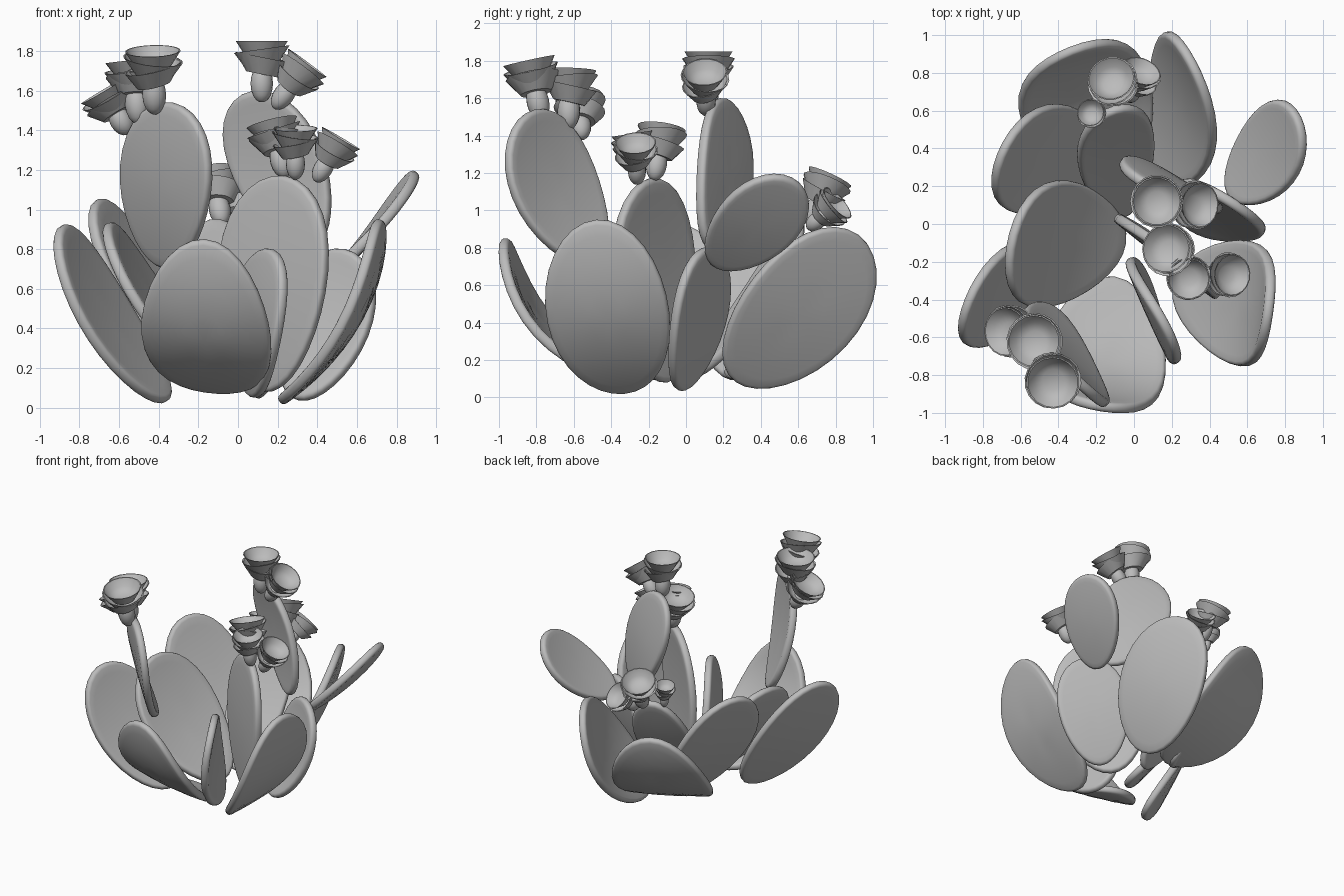
import bpy, bmesh, math
from mathutils import Vector

cube = bpy.data.objects.get("Cube")
if cube:
    bpy.data.objects.remove(cube)

grey = bpy.data.materials.new("plain grey")
grey.use_nodes = True
grey.diffuse_color = (0.5, 0.5, 0.5, 1)
grey.node_tree.nodes["Principled BSDF"].inputs["Base Color"].default_value = (0.5, 0.5, 0.5, 1)


def finish(bm, name, angle):
    bmesh.ops.recalc_face_normals(bm, faces=bm.faces)
    mesh = bpy.data.meshes.new(name)
    bm.to_mesh(mesh)
    bm.free()
    mesh.materials.append(grey)
    ob = bpy.data.objects.new(name, mesh)
    bpy.context.collection.objects.link(ob)
    bpy.ops.object.select_all(action='DESELECT')
    ob.select_set(True)
    bpy.context.view_layer.objects.active = ob
    bpy.ops.object.shade_smooth_by_angle(angle=math.radians(angle))
    return ob


# Flat succulent pad: an egg outline filled with rings, bent outward along its length, then thickened
def pad(name, base, tip, side, width, bow=0.05, egg=0.14, thick=0.055):
    base, tip, side = Vector(base), Vector(tip), Vector(side)
    axis = tip - base
    side = (side - axis * (side.dot(axis) / axis.length_squared)).normalized()
    normal = axis.cross(side).normalized()
    middle = (base + tip) / 2
    if normal.x * middle.x + normal.y * middle.y < 0:
        normal = -normal
    count = 32
    outline = []
    for i in range(count):
        a = math.tau * i / count
        outline.append((math.sin(a) * (1 - egg * math.cos(a)), 0.5 - 0.5 * math.cos(a)))

    bm = bmesh.new()

    def point(u, v):
        bulge = bow * (1 - (2 * v - 1) ** 2 - 0.1 * u * u)
        return bm.verts.new(base + axis * v + side * (u * width / 2) + normal * bulge)

    center = point(0, 0.5)
    rings = [[point(u * s, 0.5 + (v - 0.5) * s) for u, v in outline]
             for s in (0.3, 0.6, 0.85, 1)]
    for i in range(count):
        j = (i + 1) % count
        bm.faces.new((center, rings[0][i], rings[0][j]))
        for inner, outer in zip(rings, rings[1:]):
            bm.faces.new((inner[i], outer[i], outer[j], inner[j]))
    ob = finish(bm, name, 50)
    solid = ob.modifiers.new("thickness", 'SOLIDIFY')
    solid.thickness = thick
    solid.offset = 0
    bevel = ob.modifiers.new("round rim", 'BEVEL')
    bevel.width = thick * 0.4
    bevel.segments = 3
    bevel.limit_method = 'ANGLE'
    bevel.angle_limit = math.radians(50)


# Flower: an egg-shaped bud under three overlapping open cups
def flower(name, base, top, radius):
    base, top = Vector(base), Vector(top)
    axis = top - base
    length = axis.length
    turn = axis.to_track_quat('Z', 'Y')

    def lathe(bm, profile, sides, lean=0):
        rings = []
        for r, z in profile:
            ring = []
            for i in range(sides):
                a = math.tau * i / sides
                x, y = r * math.cos(a), r * math.sin(a)
                ring.append(bm.verts.new(base + turn @ Vector((x, y, z + lean * x))))
            rings.append(ring)
        for lo, hi in zip(rings, rings[1:]):
            for i in range(sides):
                j = (i + 1) % sides
                bm.faces.new((lo[i], lo[j], hi[j], hi[i]))
        bm.faces.new(rings[0][::-1])
        bm.faces.new(rings[-1])

    bud = bmesh.new()
    steps = [math.pi * (0.06 + 0.88 * k / 8) for k in range(9)]
    lathe(bud, [(radius * 0.42 * math.sin(a), length * 0.31 * (1 - math.cos(a)))
                for a in steps], 16)
    finish(bud, name + "_bud", 60)

    cups = bmesh.new()
    for k, lean in enumerate((0.2, -0.14, 0.0)):
        rim = length * (0.74 + 0.13 * k)
        low = rim - length * 0.28
        r = radius * (1.0, 1.04, 0.97)[k]
        lathe(cups, [(r * 0.58, low), (r, rim), (r * 0.95, rim),
                     (r * 0.72, low + length * 0.12), (r * 0.4, low + length * 0.04)], 18, lean)
    finish(cups, name + "_cups", 35)


# Lower ring of pads
pad("front_pad", (-0.1, -0.28, 0.09), (-0.17, -0.97, 0.85), (1, 0, -0.22), 0.66, 0.18, 0)
pad("front_inner_pad", (0.06, -0.28, 0.07), (0.2, -0.6, 0.78), (0.4, -0.9, 0), 0.56, 0.05, 0.05)
pad("front_left_pad", (0.21, -0.33, 0.03), (0.71, -0.48, 0.95), (0.1, 1, 0), 0.66, 0.13, 0.06)
pad("left_pad", (0.3, -0.02, 0.04), (0.54, 0.1, 0.8), (0.85, -0.5, 0), 0.52, 0.04)
pad("back_left_pad", (0.13, 0.26, 0.09), (0.27, 0.92, 0.87), (0.45, -0.6, 0.6), 0.68, 0.07, 0.08)
pad("back_pad", (-0.1, 0.22, 0.12), (-0.33, 0.92, 0.84), (1, 0.45, 0), 0.72, 0.17, 0)
pad("back_right_pad", (-0.12, 0.28, 0.1), (-0.71, 0.36, 1.05), (0.45, 0.9, 0), 0.62, 0.05)
pad("right_pad", (-0.05, -0.1, 0.1), (-0.66, -0.13, 0.93), (0.25, 0.97, 0), 0.68, 0.06)
pad("front_right_pad", (-0.35, -0.28, 0.04), (-0.9, -0.47, 0.91), (-0.5, -0.85, 0.15), 0.6, 0.05, 0.08)

# Tall pads that carry flowers, and the side shoot
pad("inner_back_pad", (-0.06, 0.04, 0.12), (-0.1, 0.61, 0.95), (0.9, 0.35, 0), 0.42, 0.05)
pad("inner_front_pad", (0.13, -0.1, 0.08), (0.24, -0.19, 1.17), (0.77, -0.6, 0), 0.68, 0.03)
pad("upper_front_pad", (-0.4, -0.47, 0.72), (-0.28, -0.85, 1.52), (0.68, -0.74, 0), 0.62, 0.05)
pad("upper_middle_pad", (0.38, 0.12, 0.8), (0.02, 0.23, 1.58), (0.82, -0.5, 0.3), 0.52, 0.04)
pad("upper_left_pad", (0.5, 0.16, 0.7), (0.87, 0.57, 1.17), (0.29, -0.64, 0.3), 0.46, 0.03)

# Flowers: bud foot, rim centre, rim radius
blooms = {
    "front": [((-0.42, -0.77, 1.48), (-0.43, -0.84, 1.8), 0.145),
              ((-0.5, -0.63, 1.43), (-0.53, -0.62, 1.75), 0.145),
              ((-0.55, -0.56, 1.38), (-0.68, -0.57, 1.6), 0.135)],
    "middle": [((0.12, 0.12, 1.54), (0.12, 0.12, 1.85), 0.135),
               ((0.18, 0.11, 1.51), (0.35, 0.1, 1.74), 0.125)],
    "left": [((0.24, -0.17, 1.16), (0.17, -0.13, 1.44), 0.135),
             ((0.29, -0.25, 1.15), (0.29, -0.29, 1.41), 0.115),
             ((0.39, -0.26, 1.14), (0.52, -0.27, 1.36), 0.115)],
    "back": [((-0.08, 0.65, 0.92), (-0.12, 0.77, 1.18), 0.13),
             ((-0.03, 0.65, 0.9), (0.04, 0.81, 1.04), 0.11),
             ((-0.2, 0.56, 0.92), (-0.23, 0.59, 1.11), 0.075)],
}
for place, group in blooms.items():
    for number, (foot, top, radius) in enumerate(group, 1):
        flower(f"{place}_flower_{number}", foot, top, radius)
